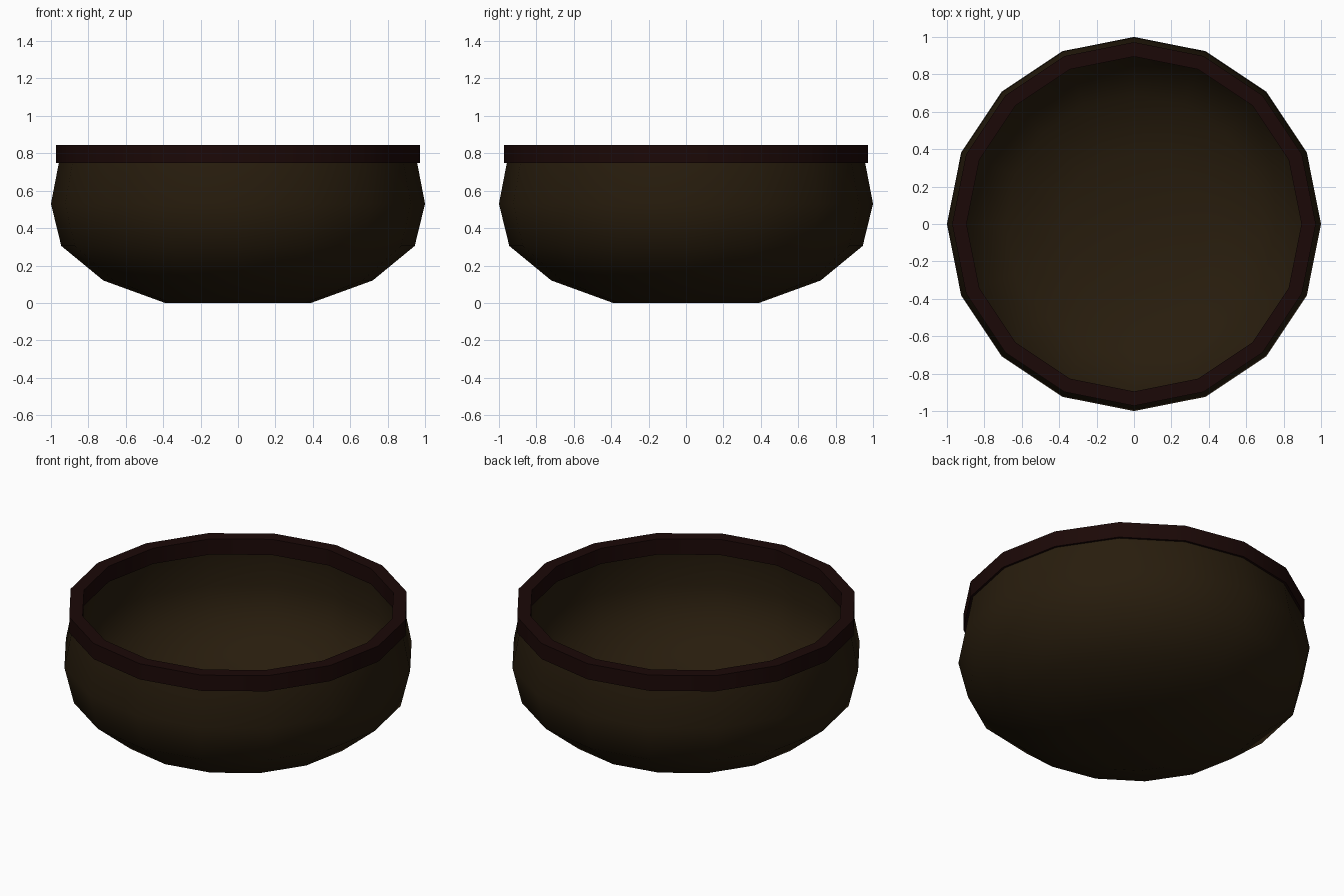
import bpy, bmesh, math

if "Cube" in bpy.data.objects:
    bpy.data.objects.remove(bpy.data.objects["Cube"])

SIDES = 16

def material(name, rgb):
    m = bpy.data.materials.new(name)
    m.diffuse_color = (*rgb, 1)
    m.use_nodes = True
    m.node_tree.nodes["Principled BSDF"].inputs["Base Color"].default_value = m.diffuse_color
    return m

def lathe(name, profile, mat, closed=False):
    """Spin a (radius, z) profile around the z axis; radius 0 is a centre point."""
    bm = bmesh.new()
    rings = []
    for r, z in profile:
        if r == 0:
            rings.append([bm.verts.new((0, 0, z))] * SIDES)
        else:
            rings.append([bm.verts.new((r * math.cos(a), r * math.sin(a), z))
                          for a in (2 * math.pi * i / SIDES for i in range(SIDES))])
    pairs = list(zip(rings, rings[1:]))
    if closed:
        pairs.append((rings[-1], rings[0]))
    for low, high in pairs:
        for i in range(SIDES):
            j = (i + 1) % SIDES
            corners = dict.fromkeys((low[i], low[j], high[j], high[i]))
            bm.faces.new(list(corners))
    mesh = bpy.data.meshes.new(name)
    bm.to_mesh(mesh)
    bm.free()
    mesh.materials.append(mat)
    obj = bpy.data.objects.new(name, mesh)
    bpy.context.collection.objects.link(obj)
    return obj

def smooth(obj, degrees):
    bpy.ops.object.select_all(action='DESELECT')
    obj.select_set(True)
    bpy.context.view_layer.objects.active = obj
    bpy.ops.object.shade_smooth_by_angle(angle=math.radians(degrees))

wood = material("bowl_brown", (0.021, 0.012, 0.004))
dark = material("rim_dark_brown", (0.011, 0.0025, 0.002))

# Rounded bowl with a flat base: outer wall, then inner wall
outer = [(0, 0), (0.39, 0), (0.72, 0.12), (0.945, 0.305), (1.0, 0.53), (0.95, 0.79)]
inner = [(0.91, 0.79), (0.95, 0.53), (0.90, 0.325), (0.69, 0.16), (0.38, 0.05), (0, 0.05)]
bowl = lathe("bowl_body", outer + inner, wood)
smooth(bowl, 60)

# Square-section rim band around the opening
rim = lathe("bowl_rim", [(0.895, 0.747), (0.972, 0.747),
                         (0.972, 0.845), (0.895, 0.845)], dark, closed=True)
smooth(rim, 35)
